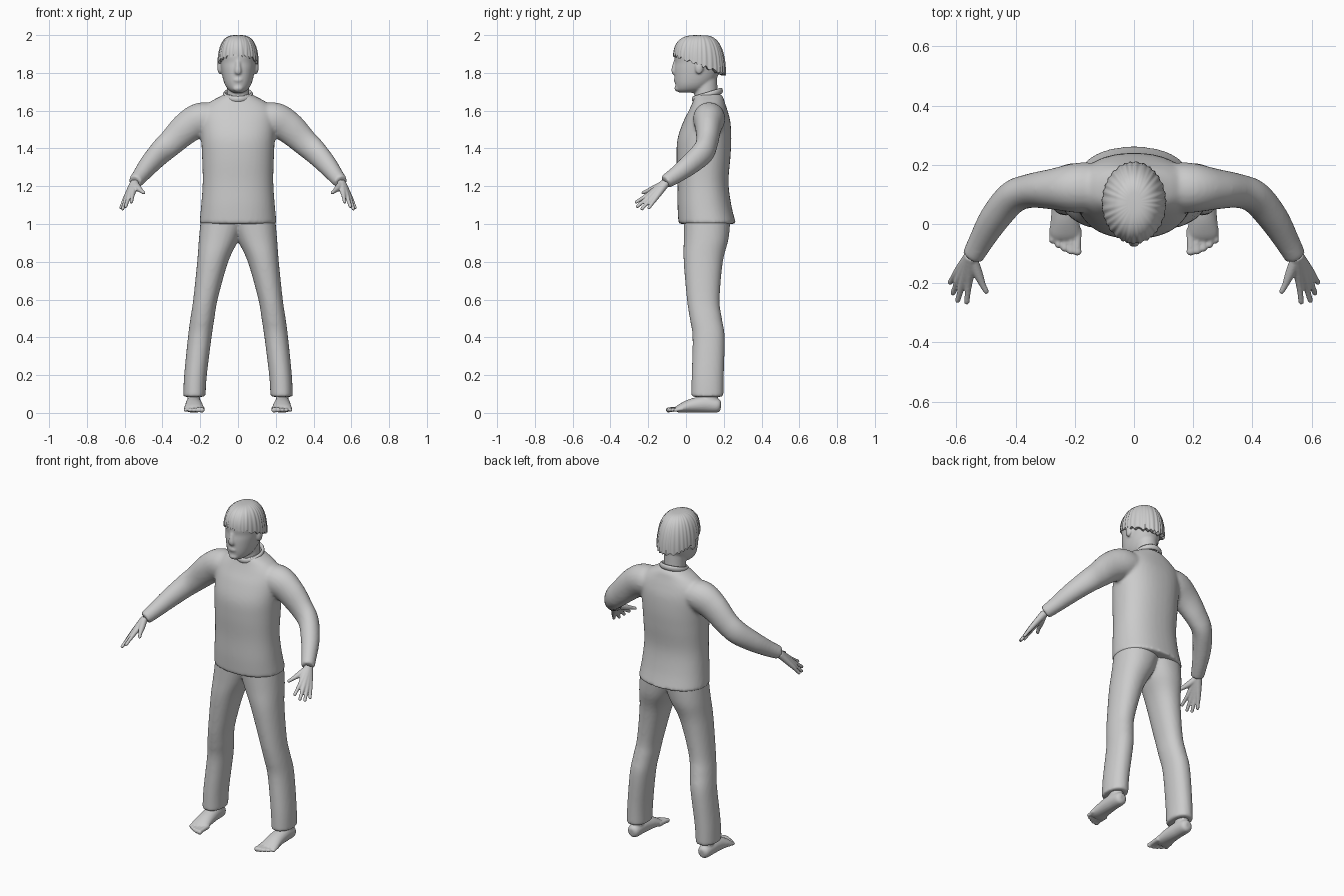
import bpy, bmesh, math
from mathutils import Vector

cube = bpy.data.objects.get("Cube")
if cube:
    bpy.data.objects.remove(cube)

grey = bpy.data.materials.new("plain_grey")
grey.use_nodes = True
GREY = (0.6, 0.6, 0.6, 1)
grey.diffuse_color = GREY
grey.node_tree.nodes["Principled BSDF"].inputs["Base Color"].default_value = GREY


def smooth_rows(rows, steps=5):
    """Catmull-Rom interpolation between control rows."""
    rows = [Vector(r) for r in rows]
    out = []
    for i in range(len(rows) - 1):
        a, b, c, d = rows[max(i - 1, 0)], rows[i], rows[i + 1], rows[min(i + 2, len(rows) - 1)]
        for s in range(steps):
            t = s / steps
            out.append(b + (c - a) * (t / 2) + (a * 2 - b * 5 + c * 4 - d) * (t * t / 2)
                       + (b * 3 - a - c * 3 + d) * (t ** 3 / 2))
    return out + [rows[-1]]


def skin(bm, rings):
    loops = [[bm.verts.new(p) for p in ring] for ring in rings]
    n = len(loops[0])
    for lo, hi in zip(loops, loops[1:]):
        for i in range(n):
            bm.faces.new((lo[i], lo[(i + 1) % n], hi[(i + 1) % n], hi[i]))
    bm.faces.new(loops[0][::-1])
    bm.faces.new(loops[-1])


def stack(bm, rows, power=1.0, sides=(1,), n=40):
    """Level rings, each row being z, x min, x max, y min, y max."""
    def bend(v):
        return math.copysign(abs(v) ** power, v)
    for s in sides:
        rings = []
        for z, x0, x1, y0, y1 in smooth_rows(rows):
            rings.append([(s * ((x0 + x1) / 2 + (x1 - x0) / 2 * bend(math.cos(a))),
                           (y0 + y1) / 2 + (y1 - y0) / 2 * bend(math.sin(a)), z)
                          for a in (math.tau * k / n for k in range(n))])
        skin(bm, rings)


def tube(bm, rows, sides=(1, -1), n=20):
    """Rings across a path, each row being x, y, z, half width, half height."""
    path = smooth_rows(rows)
    for s in sides:
        rings = []
        for i, row in enumerate(path):
            nxt, prv = path[min(i + 1, len(path) - 1)], path[max(i - 1, 0)]
            t = Vector((nxt - prv)[:3]).normalized()
            across = t.cross(Vector((0, 0, 1))).normalized()
            up = across.cross(t)
            ring = []
            for k in range(n):
                a = math.tau * k / n
                p = Vector(row[:3]) + across * row[3] * math.cos(a) + up * row[4] * math.sin(a)
                ring.append((p.x * s, p.y, p.z))
            rings.append(ring)
        skin(bm, rings)


def ball(bm, centre, size, sides=(1,)):
    for s in sides:
        made = bmesh.ops.create_uvsphere(bm, u_segments=20, v_segments=12, radius=1)
        for v in made["verts"]:
            v.co = Vector((s * (centre[0] + v.co.x * size[0]),
                           centre[1] + v.co.y * size[1], centre[2] + v.co.z * size[2]))


def finish(name, bm, voxel=0, relax=0):
    bmesh.ops.recalc_face_normals(bm, faces=bm.faces)
    mesh = bpy.data.meshes.new(name)
    bm.to_mesh(mesh)
    bm.free()
    mesh.materials.append(grey)
    obj = bpy.data.objects.new(name, mesh)
    bpy.context.collection.objects.link(obj)
    mesh.polygons.foreach_set("use_smooth", [True] * len(mesh.polygons))
    if voxel:
        # Fuse overlapping volumes into one soft skin
        fuse = obj.modifiers.new("fuse", "REMESH")
        fuse.mode, fuse.voxel_size, fuse.use_smooth_shade = "VOXEL", voxel, True
        soft = obj.modifiers.new("soften", "SMOOTH")
        soft.factor, soft.iterations = 0.5, relax
    return obj


BOTH = (1, -1)

# Sweater: body and two sleeves
bm = bmesh.new()
body = [(1.0, .205, -.04, .265), (1.1, .195, -.045, .24), (1.22, .187, -.045, .225),
        (1.35, .19, -.05, .235), (1.45, .195, -.045, .24), (1.54, .2, -.015, .235),
        (1.6, .195, .015, .22), (1.645, .15, .035, .205), (1.675, .095, .045, .195),
        (1.69, .07, .06, .18)]
stack(bm, [(z, -w, w, f, b) for z, w, f, b in body], power=.88)
tube(bm, [(.1, .125, 1.56, .08, .07), (.19, .122, 1.555, .085, .09), (.27, .118, 1.51, .07, .085),
          (.35, .112, 1.435, .058, .072), (.41, .09, 1.38, .056, .066), (.47, .02, 1.315, .052, .056),
          (.515, -.055, 1.258, .043, .045), (.545, -.11, 1.222, .037, .038)])
finish("sweater", bm, .009, 8)

# Collar band, higher at the nape
bm = bmesh.new()
rows, cols = 48, 10
grid = []
for i in range(rows):
    a = math.tau * i / rows
    c, s = math.cos(a), math.sin(a)
    ring = []
    for k in range(cols):
        b = math.tau * k / cols
        r = .009 * math.cos(b)
        ring.append(bm.verts.new(((.071 + r) * c, .113 + (.073 + r) * s,
                                  1.683 + .022 * s + .016 * math.sin(b))))
    grid.append(ring)
for i in range(rows):
    for k in range(cols):
        u, v = (i + 1) % rows, (k + 1) % cols
        bm.faces.new((grid[i][k], grid[u][k], grid[u][v], grid[i][v]))
finish("collar", bm)

# Trousers
bm = bmesh.new()
stack(bm, [(.085, .172, .29, .028, .198), (.2, .165, .285, .03, .2), (.4, .14, .265, .035, .205),
           (.5, .125, .252, .02, .19), (.6, .108, .237, .005, .178), (.8, .052, .216, -.012, .195),
           (.92, -.005, .207, -.012, .225), (1.03, -.05, .197, -.012, .235)], .92, BOTH)
finish("trousers", bm, .009, 6)

# Hands: each finger runs from wrist through knuckle to tip
bm = bmesh.new()
fingers = [((.558, -.198, 1.157), (.565, -.27, 1.112)), ((.578, -.199, 1.142), (.597, -.264, 1.088)),
           ((.592, -.186, 1.132), (.613, -.238, 1.075)), ((.600, -.167, 1.128), (.623, -.2, 1.08))]
wrist = Vector((.545, -.1, 1.226))
for knuckle, tip in fingers:
    knuckle, tip = Vector(knuckle), Vector(tip)
    start = wrist.lerp(knuckle, .1)
    tube(bm, [(*start, .022, .022), (*start.lerp(knuckle, .55), .018, .017), (*knuckle, .013, .013),
              (*knuckle.lerp(tip, .5), .010, .010), (*knuckle.lerp(tip, .92), .009, .009),
              (*tip, .004, .004)], n=14)
tube(bm, [(.545, -.12, 1.213, .018, .018), (.528, -.165, 1.19, .017, .017),
          (.511, -.205, 1.175, .011, .011), (.499, -.228, 1.165, .009, .009),
          (.496, -.235, 1.162, .004, .004)], n=14)
finish("hands", bm, .004, 4)

# Feet with ankles and toes
bm = bmesh.new()
stack(bm, [(.03, .198, .272, .075, .178), (.08, .2, .268, .085, .17), (.16, .195, .273, .07, .175)], 1, BOTH)
tube(bm, [(.235, .185, .035, .015, .02), (.235, .168, .037, .035, .036), (.235, .1, .045, .042, .044),
          (.233, .03, .038, .047, .037), (.233, -.025, .025, .052, .025), (.233, -.05, .018, .046, .015)])
for i, tip in enumerate((-.106, -.103, -.094, -.082, -.066)):
    x, r = .191 + .0215 * i, .015 - .0012 * i
    tube(bm, [(x, -.015, .022, r, r), (x, tip + .028, .018, r * .85, r * .85),
              (x, tip + .01, .015, r, r), (x, tip, .013, r * .4, r * .4)], n=14)
finish("feet", bm, .005, 4)

# Head with neck, nose and ears
bm = bmesh.new()
skull = [(1.695, .025, -.035, .05), (1.71, .05, -.05, .1), (1.735, .068, -.056, .13),
         (1.77, .08, -.06, .16), (1.82, .09, -.061, .185), (1.855, .094, -.058, .195),
         (1.9, .096, -.06, .19), (1.95, .08, -.035, .165), (1.98, .045, .01, .12)]
stack(bm, [(z, -w, w, f, b) for z, w, f, b in skull], .94)
stack(bm, [(1.62, -.07, .07, .04, .18), (1.68, -.06, .06, .045, .168), (1.8, -.06, .06, .04, .165)])
tube(bm, [(0, -.05, 1.875, .012, .01), (0, -.062, 1.84, .013, .011), (0, -.066, 1.805, .018, .012),
          (0, -.055, 1.795, .01, .005)], sides=(1,), n=14)
ball(bm, (0, -.052, 1.762), (.026, .014, .012))
ball(bm, (0, -.043, 1.718), (.028, .018, .018))
ball(bm, (.097, .07, 1.828), (.012, .022, .036), BOTH)
finish("head", bm, .006, 5)

# Hair: bowl cut with strands and a jagged edge, lower at the back
bm = bmesh.new()
count, levels = 144, 16
rings = []
for j in range(-1, levels):
    tilt = max(j, 0) / levels * math.pi / 2
    ring = []
    for i in range(count):
        a = math.tau * i / count
        front = -math.sin(a)
        strand = math.sin(a * 31 + math.sin(a * 7)) * math.cos(tilt)
        edge = 1.842 + .05 * front + .007 * math.sin(a * 24 + 2 * math.sin(a * 5))
        r = math.cos(tilt) ** .62 * (1 + .018 * strand) * (.84 if j < 0 else 1)
        ring.append((.108 * r * math.cos(a), .072 - .138 * r * front,
                     edge + (2.0 - edge) * math.sin(tilt) ** .95))
    rings.append(ring)
skin(bm, rings)
hair = finish("hair", bm)
bpy.context.view_layer.objects.active = hair
hair.select_set(True)
bpy.ops.object.shade_smooth_by_angle(angle=math.radians(50))
